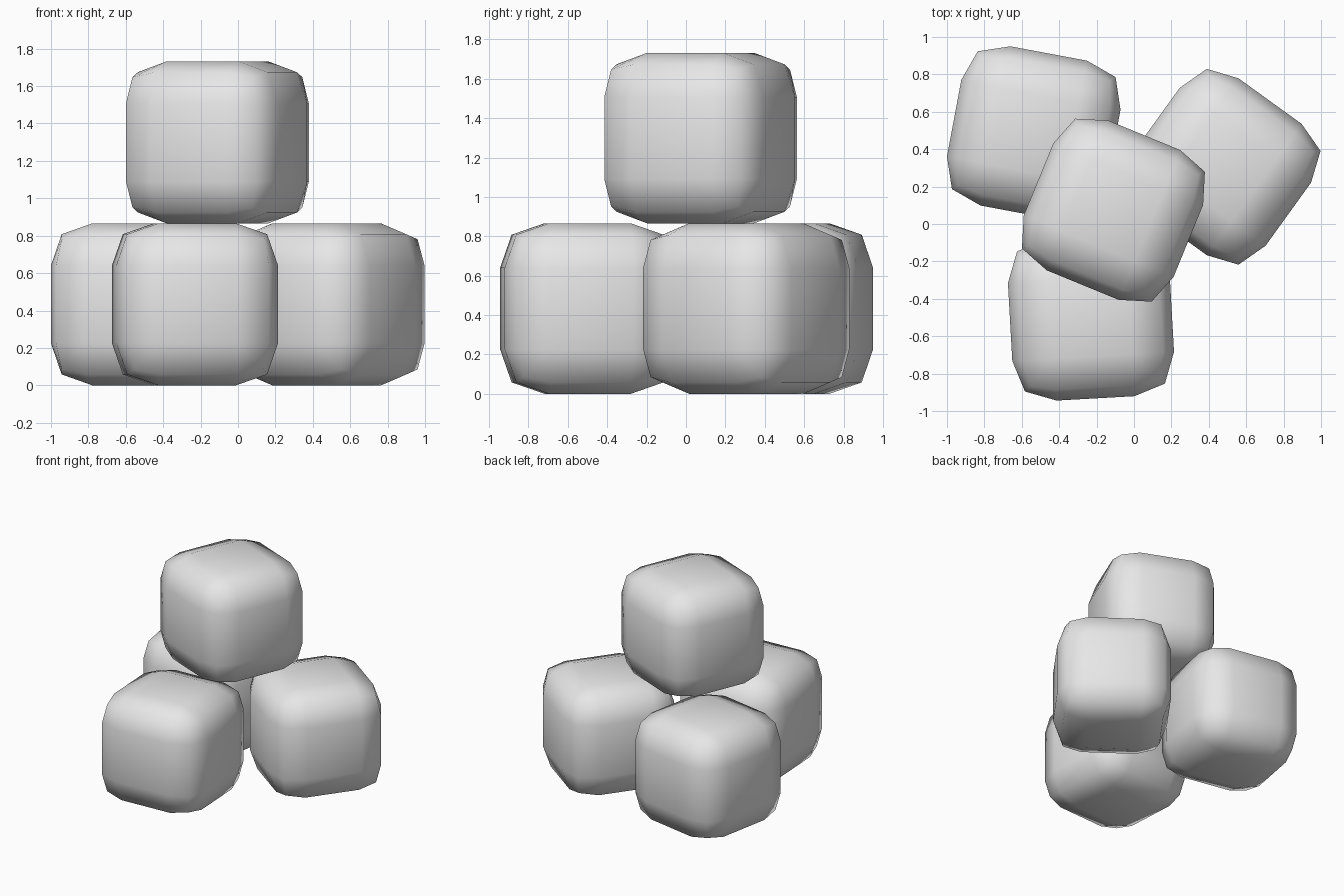
import bpy
import bmesh
from math import radians
from mathutils import Matrix

default = bpy.data.objects.get("Cube")
if default:
    bpy.data.objects.remove(default, do_unlink=True)

SIZE = 0.866    # edge length of one block
ROUND = 0.225   # width of the rounded edges

grey = bpy.data.materials.new("light_grey")
grey.use_nodes = True
grey.diffuse_color = (0.8, 0.8, 0.8, 1)
grey.node_tree.nodes["Principled BSDF"].inputs["Base Color"].default_value = (0.8, 0.8, 0.8, 1)


def rounded_block(name, x, y, level, turn):
    """A softly rounded cube resting on the given level, turned about z."""
    bm = bmesh.new()
    bmesh.ops.create_cube(bm, size=SIZE)
    bmesh.ops.bevel(bm, geom=bm.edges[:], offset=ROUND, offset_type='OFFSET',
                    segments=2, profile=0.55, affect='EDGES')
    for face in bm.faces:
        face.smooth = True
    mesh = bpy.data.meshes.new(name)
    bm.to_mesh(mesh)
    bm.free()
    mesh.materials.append(grey)
    block = bpy.data.objects.new(name, mesh)
    block.matrix_world = (Matrix.Translation((x, y, SIZE * (level + 0.5)))
                          @ Matrix.Rotation(radians(turn), 4, 'Z'))
    bpy.context.collection.objects.link(block)
    return block


# Three blocks on the ground and one stacked on top
rounded_block("front_block", -0.23, -0.50, 0, 3.2)
rounded_block("back_right_block", -0.536, 0.486, 0, -10.6)
rounded_block("back_left_block", 0.474, 0.306, 0, -35.8)
rounded_block("top_block", -0.11, 0.074, 1, -22.3)
